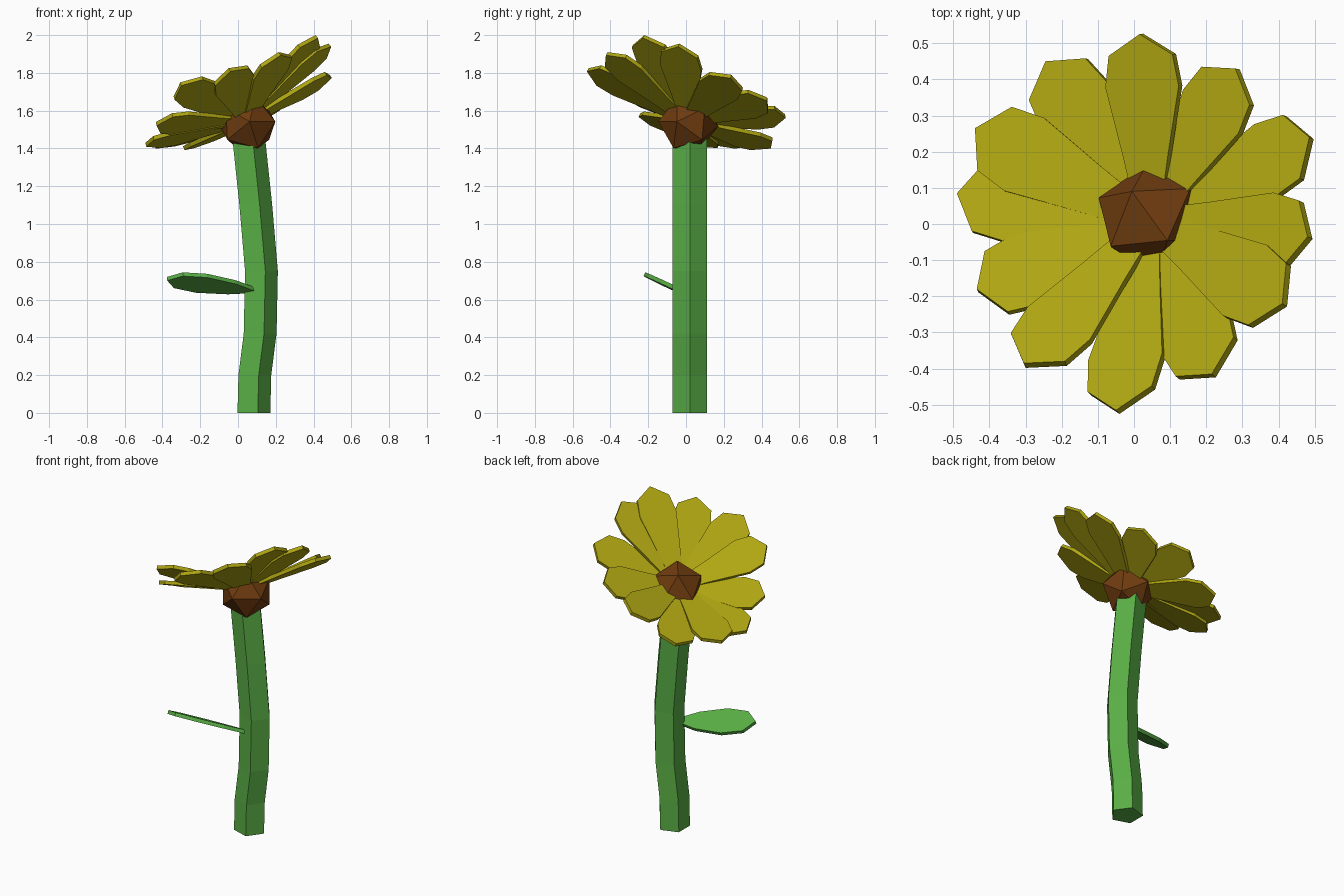
import bpy, bmesh
from math import sin, cos, pi
from mathutils import Vector, Quaternion

if "Cube" in bpy.data.objects:
    bpy.data.objects.remove(bpy.data.objects["Cube"])


def material(name, rgb):
    m = bpy.data.materials.new(name)
    m.diffuse_color = (*rgb, 1)
    m.use_nodes = True
    m.node_tree.nodes["Principled BSDF"].inputs["Base Color"].default_value = m.diffuse_color
    return m


GREEN = material("leaf green", (0.10, 0.42, 0.06))
YELLOW = material("petal yellow", (0.43, 0.38, 0.006))
BROWN = material("seed brown", (0.16, 0.045, 0.005))


def finish(name, bm, mat):
    bmesh.ops.recalc_face_normals(bm, faces=bm.faces)
    me = bpy.data.meshes.new(name)
    bm.to_mesh(me)
    bm.free()
    me.materials.append(mat)
    ob = bpy.data.objects.new(name, me)
    bpy.context.collection.objects.link(ob)
    return ob


def blade(name, base, tip, up, profile, mat, thick=0.022):
    """Flat slab from base to tip; profile = (fraction along, half width)."""
    base, tip = Vector(base), Vector(tip)
    along = tip - base
    side = Vector(up).cross(along).normalized()
    normal = along.cross(side).normalized()
    outline = [base + along * u + side * w for u, w in profile]
    outline.append(tip)
    outline += [base + along * u - side * w for u, w in reversed(profile)]
    bm = bmesh.new()
    top = [bm.verts.new(p) for p in outline]
    low = [bm.verts.new(p - normal * thick) for p in outline]
    bm.faces.new(top)
    bm.faces.new(low[::-1])
    n = len(top)
    for i in range(n):
        j = (i + 1) % n
        bm.faces.new((top[i], low[i], low[j], top[j]))
    return finish(name, bm, mat)


# Stem: five-sided tube swaying along x
bm = bmesh.new()
path = [(0.075, 0), (0.08, 0.2), (0.108, 0.42), (0.115, 0.75), (0.085, 1.1), (0.043, 1.5)]
rings = [[bm.verts.new((x + 0.096 * cos(2 * pi * k / 5), 0.02 + 0.096 * sin(2 * pi * k / 5), z))
          for k in range(5)] for x, z in path]
for a, b in zip(rings, rings[1:]):
    for k in range(5):
        j = (k + 1) % 5
        bm.faces.new((a[k], a[j], b[j], b[k]))
bm.faces.new(rings[0][::-1])
bm.faces.new(rings[-1])
finish("stem", bm, GREEN)

# Flower centre: tilted icosahedron
bm = bmesh.new()
bmesh.ops.create_icosphere(bm, subdivisions=1, radius=0.16)
centre = finish("flower_centre", bm, BROWN)
centre.location = (0.05, 0.012, 1.53)
centre.rotation_mode = 'QUATERNION'
tilt = Vector((0, 0, 1)).rotation_difference(Vector((-0.35, 0.49, 0.8)))
centre.rotation_quaternion = tilt @ Quaternion((0, 0, 1), pi / 2)

# Petals: twelve slabs fanned from the centre to their tips
tips = [(0.015, 0.525, 1.58), (-0.245, 0.45, 1.42), (-0.44, 0.265, 1.42), (-0.49, 0.085, 1.43),
        (-0.435, -0.18, 1.54), (-0.305, -0.385, 1.75), (-0.05, -0.515, 1.825), (0.215, -0.415, 1.91),
        (0.41, -0.22, 2.0), (0.48, -0.035, 1.955), (0.485, 0.24, 1.79), (0.28, 0.43, 1.67)]
hub = Vector((0.04, 0.01, 1.555))
petal = [(0, 0.04), (0.3, 0.07), (0.7, 0.115), (0.88, 0.1)]
for i, tip in enumerate(tips):
    base = hub.lerp(Vector(tip), 0.06)
    blade(f"petal_{i + 1}", base, tip, (-0.46, 0.28, 0.85), petal, YELLOW)

# Leaf on the stem
blade("leaf", (0.08, -0.03, 0.66), (-0.375, -0.17, 0.72), (0, 0.5, 1),
      [(0, 0.015), (0.25, 0.065), (0.6, 0.095), (0.87, 0.075)], GREEN)
